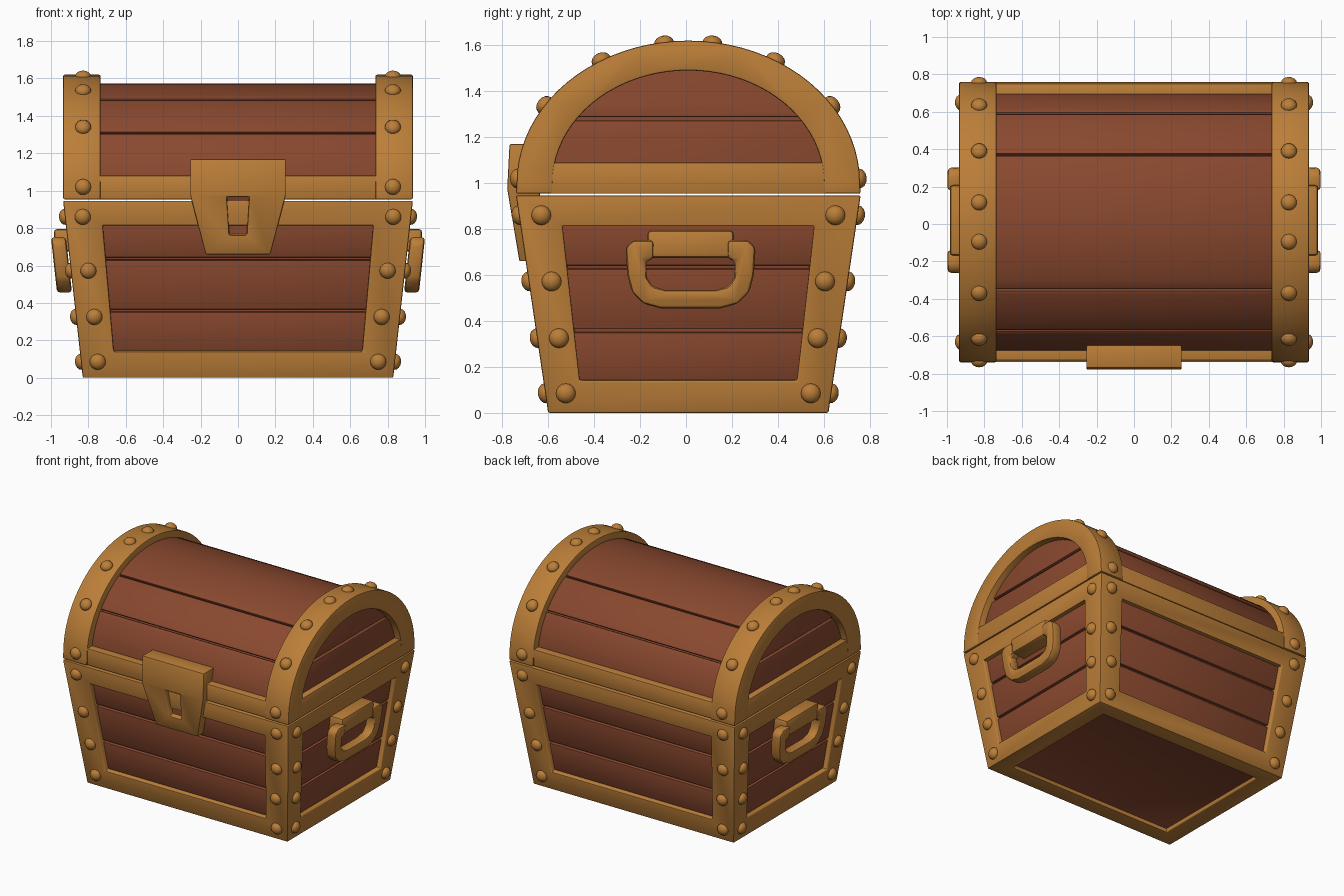
import bpy, bmesh
from math import sin, cos, pi, asin, atan2
from mathutils import Vector, Matrix

if "Cube" in bpy.data.objects:
    bpy.data.objects.remove(bpy.data.objects["Cube"])


def material(name, rgb):
    m = bpy.data.materials.new(name)
    m.use_nodes = True
    m.diffuse_color = (*rgb, 1)
    m.node_tree.nodes["Principled BSDF"].inputs["Base Color"].default_value = (*rgb, 1)
    return m


GOLD = material("warm brass", (0.50, 0.21, 0.04))
WOOD = material("red brown wood", (0.25, 0.065, 0.028))
MID_Y = 0.01       # the chest body sits slightly behind the lock
SEAM = 0.95        # height where lid meets base
ARCH_Z = 1.0       # centre height of the lid arch


def finish(name, bm, mats, bevel=0.0, mirror=False):
    """Turn a bmesh into an object with bevel, mirror and smooth shading."""
    bmesh.ops.recalc_face_normals(bm, faces=bm.faces)
    me = bpy.data.meshes.new(name)
    bm.to_mesh(me)
    bm.free()
    ob = bpy.data.objects.new(name, me)
    bpy.context.collection.objects.link(ob)
    for m in mats:
        me.materials.append(m)
    bpy.ops.object.select_all(action='DESELECT')
    ob.select_set(True)
    bpy.context.view_layer.objects.active = ob
    if bevel:
        b = ob.modifiers.new("Bevel", 'BEVEL')
        b.width, b.segments, b.limit_method = bevel, 2, 'ANGLE'
        bpy.ops.object.modifier_apply(modifier=b.name)
    if mirror:
        b = ob.modifiers.new("Mirror", 'MIRROR')
        b.use_mirror_merge = False
        bpy.ops.object.modifier_apply(modifier=b.name)
    bpy.ops.object.shade_smooth_by_angle(angle=0.6)
    return ob


def prism(bm, outline, x0, x1):
    """Extrude a closed (y, z) outline along x."""
    a, b = ([bm.verts.new((x, y + MID_Y, z)) for y, z in outline] for x in (x0, x1))
    bm.faces.new(a)
    bm.faces.new(b)
    n = len(outline)
    for i in range(n):
        j = (i + 1) % n
        bm.faces.new((a[i], a[j], b[j], b[i]))


def arc(a, b, t0, t1, n=14):
    return [(a * cos(t0 + (t1 - t0) * i / n), ARCH_Z + b * sin(t0 + (t1 - t0) * i / n))
            for i in range(n + 1)]


def rect(y0, y1, z0, z1):
    return [(y0, z0), (y1, z0), (y1, z1), (y0, z1)]


def patch(quad, u0, u1, v0, v1, depth=0):
    """Points of a sub-rectangle of a quad, pushed inward by depth."""
    bl, br, tr, tl = quad
    inward = (br - bl).cross(tl - bl).normalized() * -depth
    return [bl.lerp(br, u).lerp(tl.lerp(tr, u), v) + inward
            for u, v in ((u0, v0), (u1, v0), (u1, v1), (u0, v1))]


def framed_face(bm, quad, u0, u1, v0, v1, depth):
    """A flat frame around a recessed panel; the panel gets material 1."""
    rings = [[bm.verts.new(p) for p in pts] for pts in
             (quad, patch(quad, u0, u1, v0, v1), patch(quad, u0, u1, v0, v1, depth))]
    for a, b in zip(rings, rings[1:]):
        for i in range(4):
            j = (i + 1) % 4
            bm.faces.new((a[i], a[j], b[j], b[i]))
    bm.faces.new(rings[2]).material_index = 1


def plank(bm, quad, u0, u1, v0, v1, out, back):
    a, b = ([bm.verts.new(p) for p in patch(quad, u0, u1, v0, v1, d)] for d in (out, back))
    bm.faces.new(a)
    bm.faces.new(b)
    for i in range(4):
        j = (i + 1) % 4
        bm.faces.new((a[i], a[j], b[j], b[i]))


# Tapered base: brass frame on every side with recessed planks
def ring(hx, hy, z):
    return [Vector((sx * hx, sy * hy + MID_Y, z))
            for sx, sy in ((-1, -1), (1, -1), (1, 1), (-1, 1))]


low, high = ring(0.83, 0.61, 0), ring(0.935, 0.75, SEAM - 0.004)
walls = [[low[i], low[(i + 1) % 4], high[(i + 1) % 4], high[i]] for i in range(4)]
frame, planks = bmesh.new(), bmesh.new()
for i, quad in enumerate(walls):
    u = (0.107, 0.125)[i % 2]
    framed_face(frame, quad, u, 1 - u, 0.148, 0.86, 0.06)
    for v0, v1 in ((0.14, 0.365), (0.38, 0.658), (0.673, 0.868)):
        plank(planks, quad, u - 0.01, 1.01 - u, v0, v1, 0.036, 0.065)
framed_face(frame, [low[0], low[3], low[2], low[1]], 0.1, 0.9, 0.08, 0.92, 0.03)
frame.faces.new([frame.verts.new(p) for p in high])
bmesh.ops.remove_doubles(frame, verts=frame.verts, dist=0.0001)
finish("base_frame", frame, [GOLD, WOOD], 0.008)
finish("base_planks", planks, [WOOD], 0.007)

# Curved lid planks over a solid core
core = bmesh.new()
prism(core, arc(0.67, 0.55, -0.07, pi + 0.07, 32), -0.85, 0.85)
finish("lid_core", core, [WOOD])
lid = bmesh.new()
cuts = [-0.07, 0.57, 1.02, pi - 1.02, pi - 0.57, pi + 0.07]
for t0, t1 in zip(cuts, cuts[1:]):
    t0, t1 = t0 + 0.009, t1 - 0.009
    prism(lid, arc(0.692, 0.572, t0, t1) + arc(0.66, 0.54, t1, t0), -0.84, 0.84)
finish("lid_planks", lid, [WOOD], 0.006)

# Planks in the lid ends, cut to the arch
ends = bmesh.new()
for z0, z1 in ((1.0, 1.272), (1.288, 1.525)):
    t0, t1 = asin((z0 - ARCH_Z) / 0.54), asin((z1 - ARCH_Z) / 0.54)
    prism(ends, arc(0.65, 0.54, t0, t1) + arc(0.65, 0.54, pi - t1, pi - t0), 0.84, 0.885)
finish("lid_end_planks", ends, [WOOD], 0.007, True)

# Brass arches and rims of the lid
Z0 = SEAM + 0.004
bands = bmesh.new()
prism(bands, [(0.75, Z0)] + arc(0.747, 0.62, 0, pi, 40) + [(-0.75, Z0), (-0.59, Z0)]
      + arc(0.59, 0.49, pi, 0, 40) + [(0.59, Z0)], 0.735, 0.935)
finish("lid_bands", bands, [GOLD], 0.008, True)
end_rim = bmesh.new()
prism(end_rim, rect(-0.62, 0.62, Z0, 1.09), 0.8, 0.932)
finish("lid_end_rims", end_rim, [GOLD], 0.006, True)
rims = bmesh.new()
for s in (-1, 1):
    prism(rims, rect(s * 0.74, s * 0.64, Z0, 1.08), -0.75, 0.75)
finish("lid_long_rims", rims, [GOLD], 0.008)

# Carrying handles: mounting bar and sheared U-shaped grip
mount = bmesh.new()
prism(mount, rect(-0.178, 0.198, 0.675, 0.795), 0.85, 0.985)
finish("handle_mounts", mount, [GOLD], 0.018, True)
half = [(0.13, 0.455), (0.205, 0.475), (0.255, 0.525), (0.275, 0.6), (0.283, 0.72), (0.25, 0.752),
        (0.16, 0.752), (0.16, 0.67), (0.195, 0.66), (0.19, 0.59), (0.165, 0.55), (0.11, 0.535)]
grip = bmesh.new()
prism(grip, [(y + 0.01, z) for y, z in half] + [(0.01 - y, z) for y, z in reversed(half)], 0.92, 1.0)
for v in grip.verts:
    v.co.x -= 0.11 * (0.75 - v.co.z)
finish("handle_grips", grip, [GOLD], 0.02, True)

# Lock plate, bent at the seam, with a recessed keyhole
lock = bmesh.new()
rows = [(0.255, -0.768, 1.17), (0.255, -0.778, 0.975), (0.173, -0.725, 0.66)]
fl, fr, bl, br = ([Vector((s * x, y if front else -0.635, z)) for x, y, z in rows]
                  for front in (True, False) for s in (-1, 1))
framed_face(lock, [fl[2], fr[2], fr[1], fl[1]], 0.38, 0.62, 0.32, 0.97, 0.04)
quads = [(fl[1], fr[1], fr[0], fl[0]), (fl[0], fr[0], br[0], bl[0]), (fl[2], fr[2], br[2], bl[2])]
for i in (0, 1):
    quads += [(f[i], f[i + 1], b[i + 1], b[i]) for f, b in ((fl, bl), (fr, br))]
    quads.append((bl[i], br[i], br[i + 1], bl[i + 1]))
for q in quads:
    lock.faces.new([lock.verts.new(p) for p in q])
bmesh.ops.remove_doubles(lock, verts=lock.verts, dist=0.0001)
finish("lock_plate", lock, [GOLD, WOOD], 0.007)

# Domed rivets on the corner posts and lid bands
rivets = bmesh.new()


def rivet(x, y, z, normal):
    turn = Vector(normal).to_track_quat('Z', 'Y').to_matrix().to_4x4()
    bmesh.ops.create_uvsphere(rivets, u_segments=16, v_segments=8, radius=0.043,
                              matrix=Matrix.Translation((x, y + MID_Y, z)) @ turn
                              @ Matrix.Diagonal((1, 1, 0.75, 1)))


for s in (-1, 1):
    for z, fx, sy in ((0.86, 0.83, 0.64), (0.572, 0.80, 0.595), (0.325, 0.768, 0.563), (0.085, 0.75, 0.533)):
        k = z / SEAM
        rivet(fx, s * (0.61 + 0.14 * k), z, (0, s, -0.147))
        rivet(0.83 + 0.105 * k, s * sy, z, (1, 0, -0.11))
    for y, z in ((0.744, 1.02), (0.625, 1.34), (0.38, 1.535), (0.105, 1.61)):
        rivet(0.828, s * y, z, (0, s * y / 0.558, (z - ARCH_Z) / 0.384))
finish("rivets", rivets, [GOLD], 0, True)
